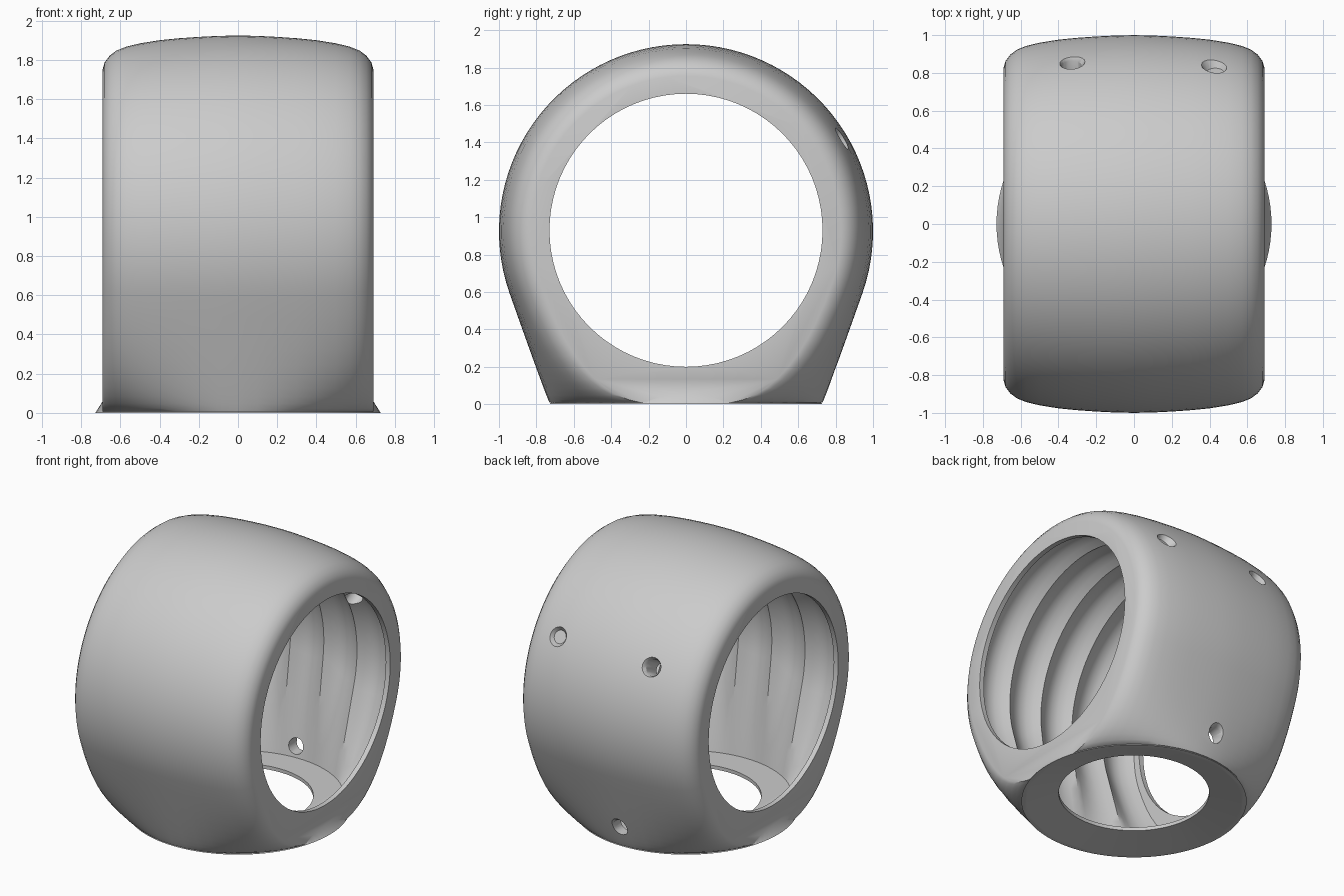
import bpy, bmesh, math
from mathutils import Vector

if "Cube" in bpy.data.objects:
    bpy.data.objects.remove(bpy.data.objects["Cube"])

ZC = 0.925  # height of the tube axis


def add_object(name, bm):
    bmesh.ops.recalc_face_normals(bm, faces=bm.faces)
    mesh = bpy.data.meshes.new(name)
    bm.to_mesh(mesh)
    bm.free()
    ob = bpy.data.objects.new(name, mesh)
    bpy.context.collection.objects.link(ob)
    return ob


def outline(r, w, zb, arc=64, side=10):
    """Circle above, sides curving down to a flat base of half width w."""
    a = math.atan2(zb - ZC, w)
    tangent = a + math.acos(min(1.0, r / math.hypot(w, zb - ZC)))
    t = max(tangent, -0.34)
    pts = [(r * math.cos(t + (math.pi - 2 * t) * i / arc),
            ZC + r * math.sin(t + (math.pi - 2 * t) * i / arc)) for i in range(arc + 1)]
    # control point: follow the circle's tangent down to just above the base
    start, end = Vector((w, zb)), Vector(pts[0])
    zk = zb + 0.05
    ctrl = Vector((end.x + (end.y - zk) * math.tan(t), zk))
    right = []
    for i in range(side):
        u = i / side
        p = start * (1 - u) ** 2 + ctrl * 2 * u * (1 - u) + end * u * u
        right.append((p.x, p.y))
    left = [(-y, z) for y, z in reversed(right)]
    return right + pts + left


def loft(name, stations, base_r, zb):
    """Skin outlines placed along x; the base follows a circle of radius base_r."""
    bm = bmesh.new()
    rings = []
    for x, r in stations:
        w = math.sqrt(base_r ** 2 - x * x)
        rings.append([bm.verts.new((x, y, z)) for y, z in outline(r, w, zb)])
    n = len(rings[0])
    for a, b in zip(rings, rings[1:]):
        for i in range(n):
            j = (i + 1) % n
            bm.faces.new((a[i], a[j], b[j], b[i]))
    bm.faces.new(rings[0])
    bm.faces.new(rings[-1])
    return add_object(name, bm)


def cone(name, center, direction, r1, r2, depth, seg=64):
    bm = bmesh.new()
    bmesh.ops.create_cone(bm, cap_ends=True, segments=seg, radius1=r1, radius2=r2, depth=depth)
    ob = add_object(name, bm)
    ob.rotation_mode = 'QUATERNION'
    ob.rotation_quaternion = Vector(direction).to_track_quat('Z', 'Y')
    ob.location = center
    return ob


def combine(target, other, op):
    bpy.context.view_layer.update()
    m = target.modifiers.new(op.lower(), 'BOOLEAN')
    m.operation, m.object, m.solver = op, other, 'EXACT'
    bpy.context.view_layer.objects.active = target
    bpy.ops.object.modifier_apply(modifier=m.name)
    bpy.data.objects.remove(other)


# Outer shell with rounded rims
half = [(0, 1.0), (0.1, 0.998), (0.2, 0.993), (0.3, 0.986), (0.4, 0.976), (0.5, 0.96),
        (0.57, 0.943), (0.62, 0.923), (0.655, 0.897), (0.68, 0.864), (0.69, 0.83)]
stations = [(-x, r) for x, r in reversed(half[1:])] + half
body = loft("ring_housing", stations, 0.73, 0.008)

# Slightly flared round foot
combine(body, cone("foot", (0, 0, 0.03), (0, 0, 1), 0.728, 0.69, 0.06, 96), 'UNION')

# Hollow inside with five scalloped grooves
grooves, steps, edge = 5, 6, 0.655
cavity = []
for i in range(grooves * steps + 1):
    t = (i % steps) / steps
    cavity.append((-edge + 2 * edge * i / (grooves * steps),
                   0.78 + 0.055 * math.sin(math.pi * t)))
combine(body, loft("cavity_cutter", cavity, 0.685, 0.085), 'DIFFERENCE')

# Side openings, conical recess under the foot and the hole in the floor
combine(body, cone("bore_cutter", (0, 0, 0.93), (1, 0, 0), 0.73, 0.73, 2, 80), 'DIFFERENCE')
combine(body, cone("recess_cutter", (0, 0, 0.02), (0, 0, 1), 0.76, 0.495, 0.08), 'DIFFERENCE')
combine(body, cone("floor_cutter", (0, 0, 0.05), (0, 0, 1), 0.487, 0.487, 0.2), 'DIFFERENCE')

# Screw holes at the back, slightly countersunk
for x, y, z, tilt in [(-0.33, 0.85, 1.41, 0.5), (0.43, 0.83, 1.42, 0.5), (-0.03, 0.8, 0.16, 0.0)]:
    out = Vector((0, math.cos(tilt), math.sin(tilt)))
    combine(body, cone("screw_cutter", (x, y, z), out, 0.055, 0.055, 0.4, 20), 'DIFFERENCE')
    combine(body, cone("sink_cutter", Vector((x, y, z)) + out * 0.02, out,
                       0.045, 0.11, 0.1, 20), 'DIFFERENCE')

bpy.ops.object.select_all(action='DESELECT')
body.select_set(True)
bpy.context.view_layer.objects.active = body
bpy.ops.object.shade_smooth_by_angle(angle=math.radians(35))
